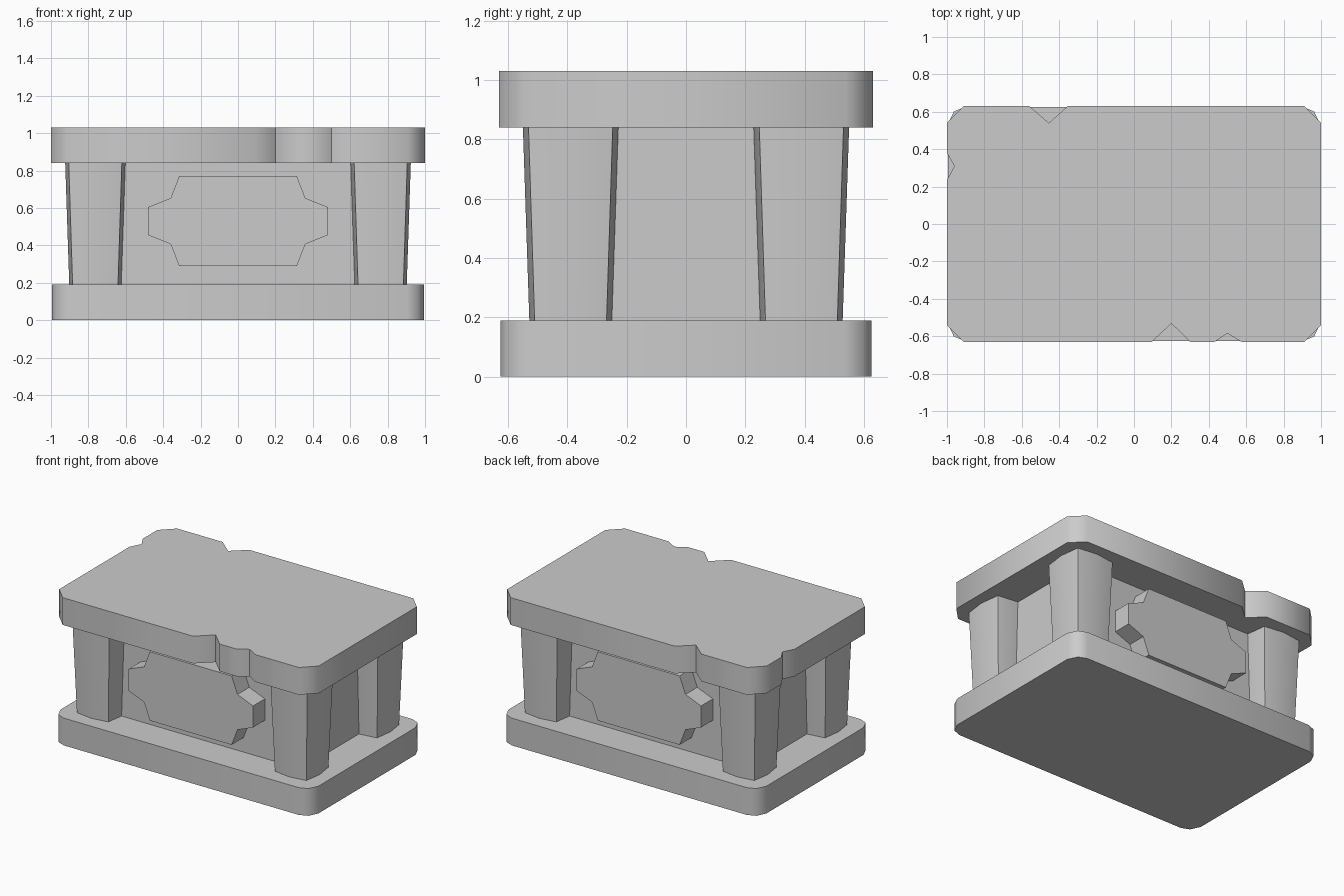
import bpy, bmesh, math

if "Cube" in bpy.data.objects:
    bpy.data.objects.remove(bpy.data.objects["Cube"])


def loft(name, low, high, z0, z1, smooth=50):
    """Solid between two matching plan outlines (counter-clockwise)."""
    bm = bmesh.new()
    a = [bm.verts.new((x, y, z0)) for x, y in low]
    b = [bm.verts.new((x, y, z1)) for x, y in high]
    n = len(a)
    bm.faces.new(a[::-1])
    bm.faces.new(b)
    for i in range(n):
        j = (i + 1) % n
        bm.faces.new((a[i], a[j], b[j], b[i]))
    bmesh.ops.recalc_face_normals(bm, faces=bm.faces)
    me = bpy.data.meshes.new(name)
    bm.to_mesh(me)
    bm.free()
    ob = bpy.data.objects.new(name, me)
    bpy.context.collection.objects.link(ob)
    bpy.ops.object.select_all(action='DESELECT')
    ob.select_set(True)
    bpy.context.view_layer.objects.active = ob
    bpy.ops.object.shade_smooth_by_angle(angle=math.radians(smooth))
    return ob


def four_corners(pts):
    """Mirror a corner (+x +y, counter-clockwise) to all four corners."""
    out = []
    for sx, sy in ((1, 1), (-1, 1), (-1, -1), (1, -1)):
        c = [(x * sx, y * sy) for x, y in pts]
        out += c if sx * sy > 0 else c[::-1]
    return out


# base slab with two-segment corners
base = four_corners([(0.995, 0.535), (0.963, 0.602), (0.905, 0.625)])
loft("base_slab", base, base, 0, 0.19)

# top slab with chipped edges
X, Y, C = 1.0, 0.63, 0.09
top = [(X, -Y + C), (X, Y - C), (X - C, Y),
       (-0.355, Y), (-0.455, 0.54), (-0.56, Y),               # back chip
       (-X + C, Y), (-X, Y - C),
       (-X, 0.38), (-0.96, 0.31), (-X, 0.235),                # left chip
       (-X, -Y + C), (-X + C, -Y),
       (0.095, -Y), (0.2, -0.532), (0.3, -Y),                 # front chips
       (0.43, -Y), (0.5, -0.585), (0.575, -Y),
       (X - C, -Y)]
loft("top_slab", top, top, 0.84, 1.03)

# core block between the slabs
core = four_corners([(0.757, 0.39)])
loft("core_block", core, core, 0.185, 0.845)


# tapered corner pillars with slightly bowed sides
def bowed_square(cx, cy, corner, bow):
    pts = [(corner, -corner), (bow, 0), (corner, corner), (0, bow),
           (-corner, corner), (-bow, 0), (-corner, -corner), (0, -bow)]
    return [(cx + x, cy + y) for x, y in pts]


for side, sx in (("left", -1), ("right", 1)):
    for end, sy in (("front", -1), ("back", 1)):
        cx, cy = sx * 0.763, sy * 0.389
        loft(f"{end}_{side}_pillar", bowed_square(cx, cy, 0.121, 0.139),
             bowed_square(cx, cy, 0.142, 0.161), 0.185, 0.845)

# raised plaques on front and back, drawn in plan and stood upright
outline = four_corners([(0.48, 0.075), (0.36, 0.123), (0.315, 0.24)])
for name, rot, y in (("front_plaque", 0, -0.38), ("back_plaque", math.pi, 0.38)):
    ob = loft(name, outline, outline, 0, 0.14, 25)
    ob.rotation_euler = (math.pi / 2, 0, rot)
    ob.location = (0, y, 0.53)
